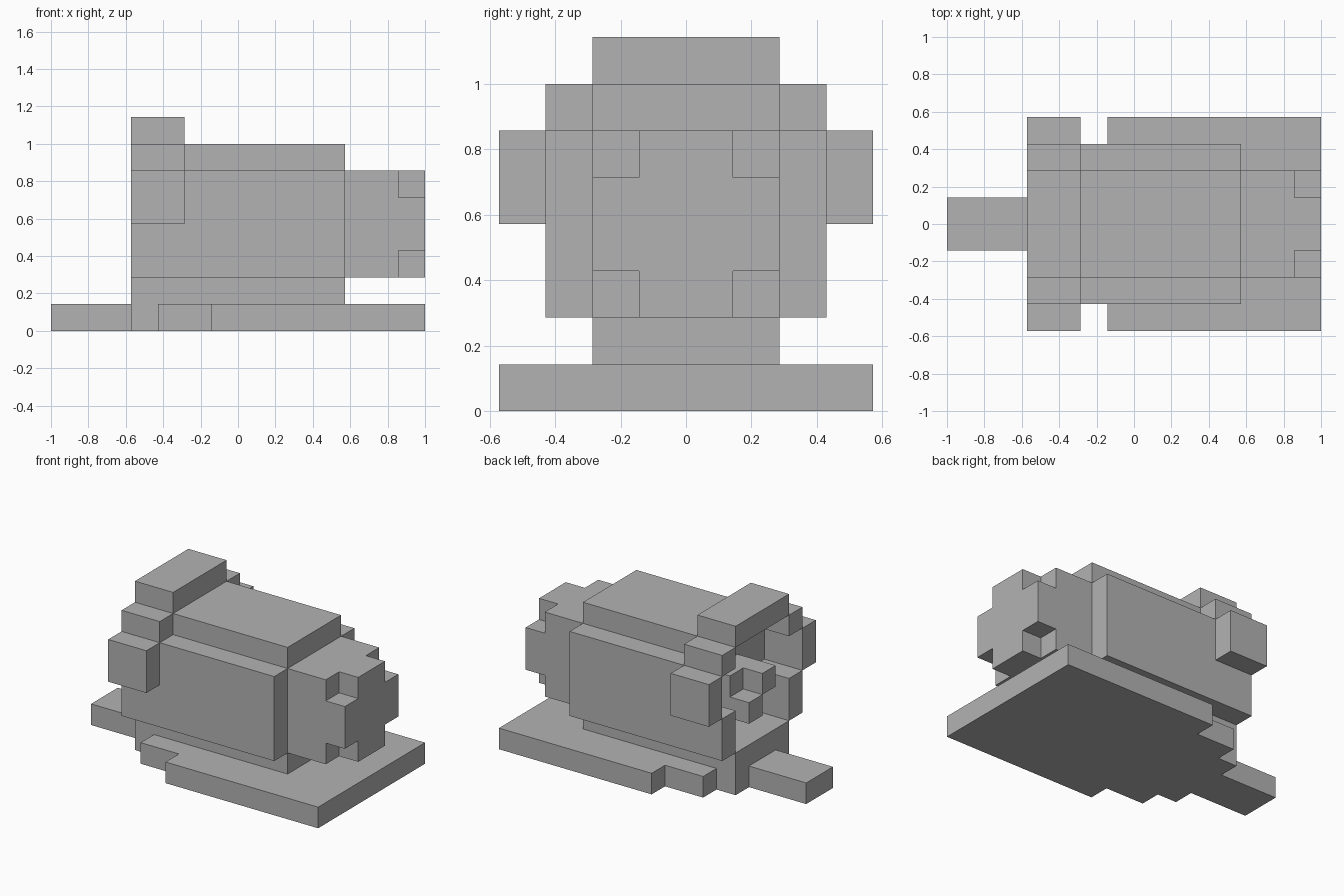
import bpy
import bmesh
from mathutils import Vector

default_cube = bpy.data.objects.get("Cube")
if default_cube:
    bpy.data.objects.remove(default_cube, do_unlink=True)

U = 1 / 7  # size of one block

grey = bpy.data.materials.new("plain grey")
grey.use_nodes = True
colour = (0.45, 0.45, 0.45, 1)
grey.diffuse_color = colour
grey.node_tree.nodes["Principled BSDF"].inputs["Base Color"].default_value = colour


def extrude(name, points, direction):
    """Extrude a flat outline (in block units) along a direction."""
    bm = bmesh.new()
    face = bm.faces.new([bm.verts.new(Vector(p) * U) for p in points])
    result = bmesh.ops.extrude_face_region(bm, geom=[face])
    moved = [g for g in result["geom"] if isinstance(g, bmesh.types.BMVert)]
    bmesh.ops.translate(bm, vec=Vector(direction) * U, verts=moved)
    if not any(f.is_valid and f is face for f in bm.faces):
        bm.faces.new([v for v in face.verts])
    bmesh.ops.recalc_face_normals(bm, faces=bm.faces)
    mesh = bpy.data.meshes.new(name)
    bm.to_mesh(mesh)
    bm.free()
    mesh.materials.append(grey)
    obj = bpy.data.objects.new(name, mesh)
    bpy.context.collection.objects.link(obj)
    return obj


def section(name, half, x0, x1):
    """Symmetric cross-section given as its +y half (y, z), run along x."""
    outline = half + [(-y, z) for y, z in reversed(half)]
    return extrude(name, [(x0, y, z) for y, z in outline], (x1 - x0, 0, 0))


def box(name, x, y, z):
    outline = [(x[0], y[0]), (x[1], y[0]), (x[1], y[1]), (x[0], y[1])]
    return extrude(name, [(a, b, z[0]) for a, b in outline], (0, 0, z[1] - z[0]))


def pair(name, x, y, z):
    box("left_" + name, x, y, z)
    box("right_" + name, x, (-y[1], -y[0]), z)


# Stepped base plate with its narrow tail
half = [(-7, 1), (-4, 1), (-4, 2), (-3, 2), (-3, 3), (-1, 3), (-1, 4), (7, 4)]
outline = half + [(x, -y) for x, y in reversed(half)]
extrude("base_plate", [(x, y, 0) for x, y in outline], (0, 0, 1))

# Main body and the sill behind it
section("body", [(2, 1), (2, 2), (3, 2), (3, 6), (2, 6), (2, 7)], -2, 4)
box("rear_sill", (-4, -2), (-2, 2), (1, 2))

# Nose block and its notched end
box("nose", (4, 6), (-2, 2), (2, 6))
section("nose_end", [(1, 2), (1, 3), (2, 3), (2, 5), (1, 5), (1, 6)], 6, 7)

# Open stepped arch around the rear recess
rear = (-4, -2)
box("arch_top", rear, (-2, 2), (7, 8))
pair("arch_shoulder", rear, (2, 3), (6, 7))
pair("arch_side", rear, (3, 4), (4, 6))
pair("arch_foot", rear, (2, 3), (2, 4))

# Hub in the recess with two diagonal teeth
box("hub", (-3, -2), (-1, 1), (3, 5))
box("upper_tooth", (-4, -3), (-1, 0), (4, 5))
box("lower_tooth", (-4, -3), (0, 1), (3, 4))
